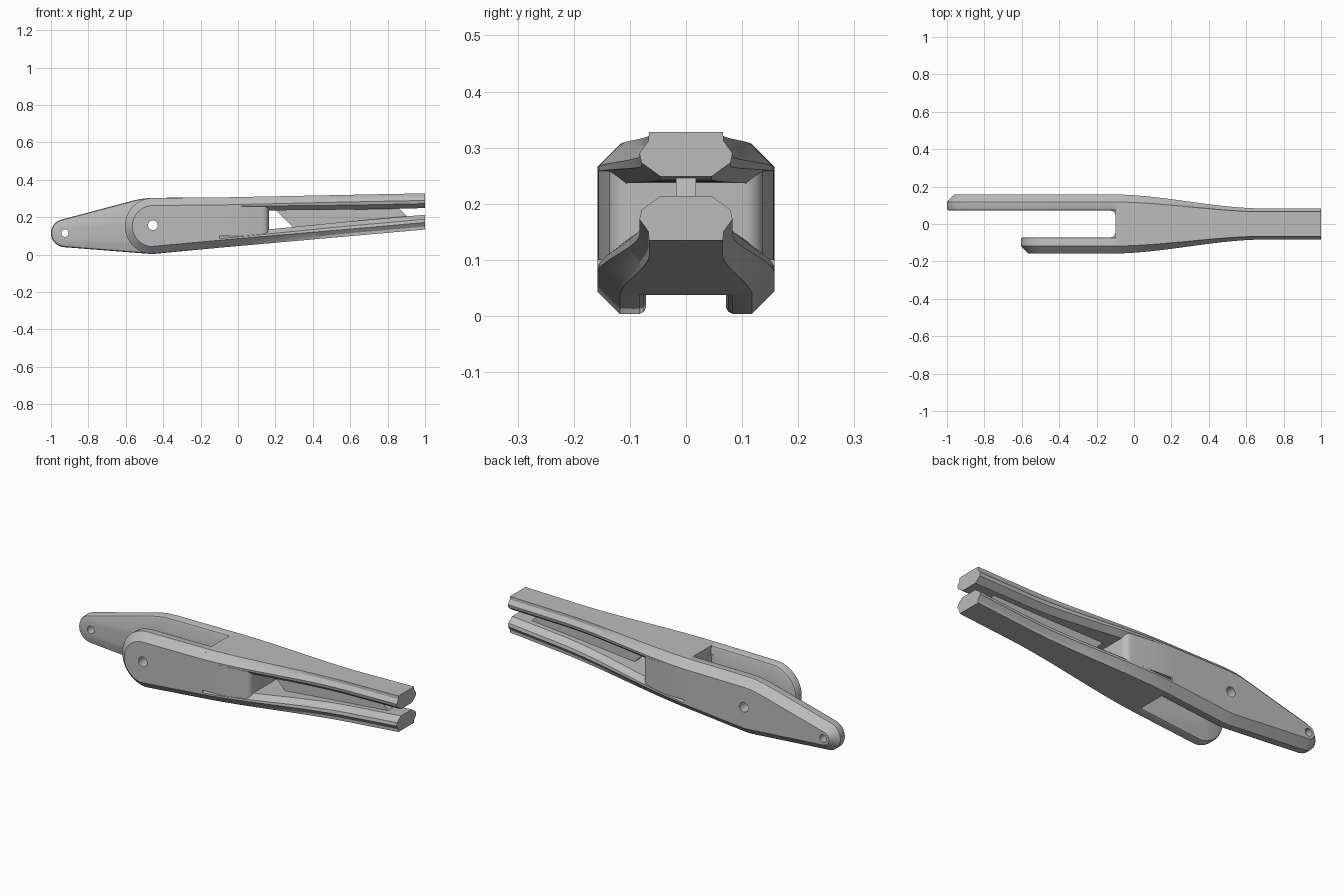
import bpy, bmesh
from math import sin, cos, radians
from mathutils import Vector

cube = bpy.data.objects.get("Cube")
if cube:
    bpy.data.objects.remove(cube, do_unlink=True)

grey = bpy.data.materials.new("satin grey")
grey.use_nodes = True
COLOUR = (0.5, 0.5, 0.5, 1)
grey.diffuse_color = COLOUR
grey.node_tree.nodes["Principled BSDF"].inputs["Base Color"].default_value = COLOUR

HALF = 0.158      # half width over the cheek plates
GAP = 0.071       # half width of the slot between them
JOIN = -0.1       # where the plates meet the body


def top(x):
    return 0.308 + 0.02 * x


def bottom(x):
    return 0.046 + 0.0885 * x


def blend(x):
    t = min(max((x + 0.12) / 0.82, 0), 1)
    return t * t * (3 - 2 * t)


def loft(name, rings):
    """Bridge closed rings of equal length and cap both ends."""
    bm = bmesh.new()
    loops = [[bm.verts.new(p) for p in ring] for ring in rings]
    n = len(loops[0])
    for a, b in zip(loops, loops[1:]):
        for i in range(n):
            j = (i + 1) % n
            bm.faces.new((a[i], a[j], b[j], b[i]))
    bm.faces.new(loops[0])
    bm.faces.new(loops[-1])
    bmesh.ops.recalc_face_normals(bm, faces=bm.faces)
    mesh = bpy.data.meshes.new(name)
    bm.to_mesh(mesh)
    bm.free()
    mesh.materials.append(grey)
    obj = bpy.data.objects.new(name, mesh)
    bpy.context.collection.objects.link(obj)
    return obj


def smooth(obj):
    bpy.ops.object.select_all(action='DESELECT')
    obj.select_set(True)
    bpy.context.view_layer.objects.active = obj
    bpy.ops.object.shade_smooth_by_angle(angle=radians(28))


def arc(cx, cz, r, start, end, steps=20):
    angles = [radians(start + (end - start) * i / steps) for i in range(steps + 1)]
    return [(cx + r * cos(a), cz + r * sin(a)) for a in angles]


def inset(path, d):
    """Offset an open counter-clockwise path inwards, keeping its ends on the join."""
    pts = [Vector(p) for p in path]
    out = []
    for i, p in enumerate(pts):
        dirs = []
        if i > 0:
            dirs.append((p - pts[i - 1]).normalized())
        if i < len(pts) - 1:
            dirs.append((pts[i + 1] - p).normalized())
        t = sum(dirs, Vector((0, 0))).normalized()
        q = p + Vector((-t.y, t.x)) * d / max(t.dot(dirs[0]), 0.5)
        if i in (0, len(pts) - 1):
            q.x = JOIN
        out.append(q)
    return out


def drill(obj, x, z, r):
    bpy.ops.mesh.primitive_cylinder_add(vertices=32, radius=r, depth=1,
                                        location=(x, 0, z), rotation=(radians(90), 0, 0))
    cutter = bpy.context.object
    cutter.hide_render = True
    mod = obj.modifiers.new("hole", 'BOOLEAN')
    mod.object = cutter
    mod.solver = 'EXACT'
    bpy.context.view_layer.objects.active = obj
    bpy.ops.object.modifier_apply(modifier=mod.name)
    bpy.data.objects.remove(cutter, do_unlink=True)


def cheek_plate(name, side, path, holes):
    # softened inner rim, straight wall, wide outer chamfer
    section = [(GAP, 0.012), (GAP + 0.004, 0.004), (GAP + 0.012, 0),
               (HALF - 0.04, 0), (HALF, 0.04)]
    rings = [[(p[0], side * y, p[1]) for p in inset(path, d)] for y, d in section]
    obj = loft(name, rings)
    for hole in holes:
        drill(obj, *hole)
    smooth(obj)


# Cheek plates: short rounded one in front, long tapered one behind
pivot = (-0.455, 0.157, 0.026)
ends = (JOIN, top(JOIN)), (JOIN, bottom(JOIN))
short_path = [ends[0]] + arc(-0.455, 0.153, 0.15, 91, 265) + [ends[1]]
long_path = ([ends[0], (-0.44, 0.304), (-0.5, 0.301), (-0.55, 0.292)]
             + arc(-0.925, 0.115, 0.075, 105, 266) + [(-0.47, 0.004), (-0.44, 0.005), ends[1]])
cheek_plate("short_cheek_plate", -1, short_path, [pivot])
cheek_plate("long_cheek_plate", 1, long_path, [pivot, (-0.925, 0.115, 0.02)])

# Upper and lower rails: one half section, morphing along the length
ROOT = [(0.118, 0), (0.125, 0.007), (0.158, 0.04), (0.158, 0.049), (0.13, 0.073)]
TIP = [(0.066, 0), (0.067, 0.016), (0.083, 0.038), (0.079, 0.055), (0.046, 0.079)]


def rail(name, edge, sign):
    rings = []
    steps = 28
    for i in range(steps + 1):
        x = JOIN + (1 - JOIN) * i / steps
        k = blend(x)
        half = [Vector(a).lerp(Vector(b), k) for a, b in zip(ROOT, TIP)]
        right = [(x, p.x, edge(x) + sign * p.y) for p in half]
        left = [(x, -y, z) for _, y, z in reversed(right)]
        rings.append(right + left)
    smooth(loft(name, rings))


rail("upper_rail", top, -1)
rail("lower_rail", bottom, 1)

# Solid block joining plates and rails, with filleted slot end and rounded corners
half = [(-0.1, 0.05), (-0.106, 0.065), (-0.12, GAP), (-0.12, 0.1), (JOIN, 0.1)]
for i in range(9):
    x = JOIN + 0.23 * i / 8
    half.append((x, HALF - 0.09 * blend(x)))
edge_y = half[-1][1]
half += [(x, y - 0.035 + edge_y) for x, y in arc(0.13, 0, 0.035, 75, 0, 5)]
plan = half + [(x, -y) for x, y in reversed(half)]
smooth(loft("centre_block", [[(x, y, z) for x, y in plan] for z in (0.1, 0.26)]))

# Thin web between the rails
web = [(0.18, 0.26), (0.33, 0.11), (0.92, 0.19), (0.84, 0.27)]
loft("rail_web", [[(x, y, z) for x, z in web] for y in (-0.018, 0.018)])
